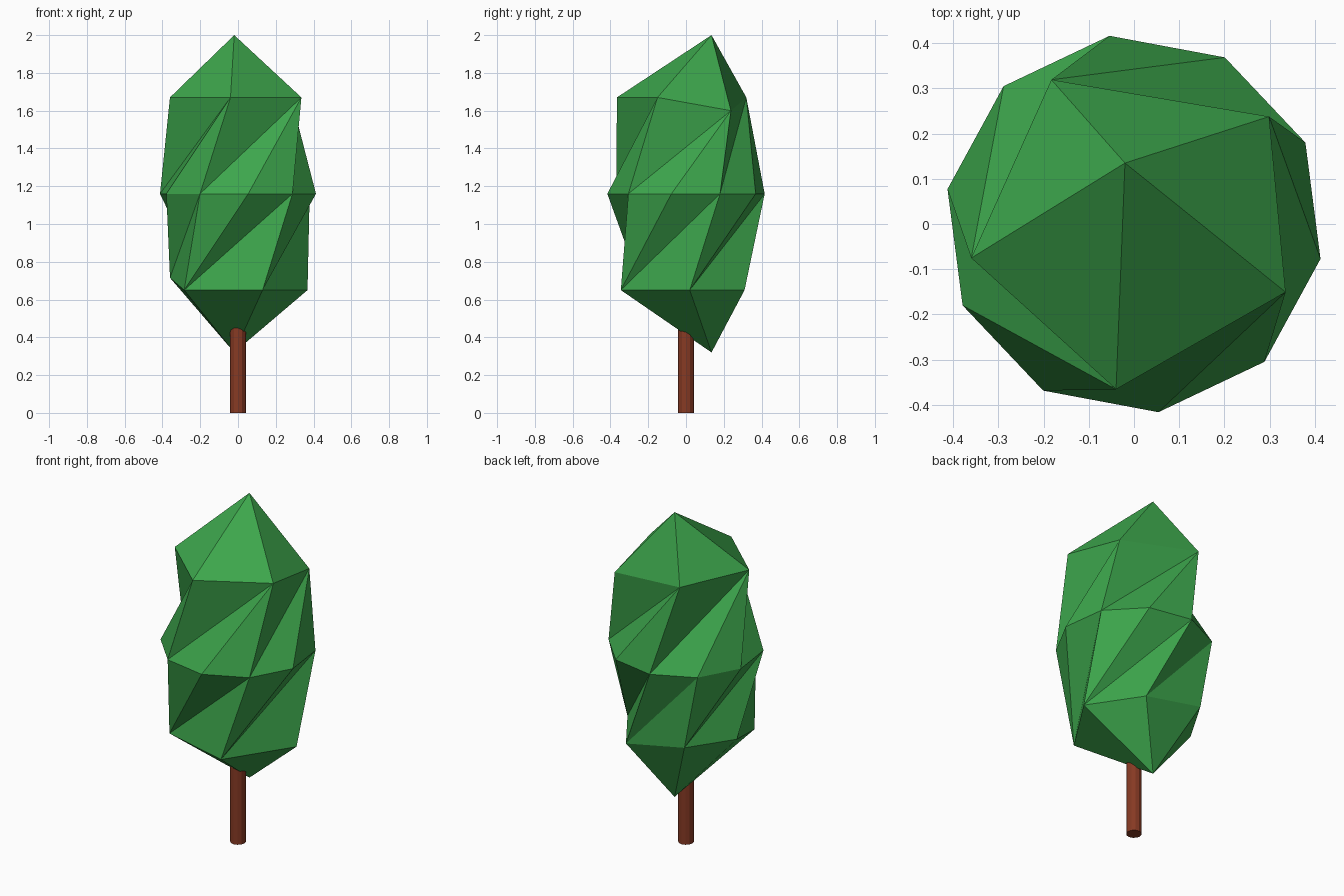
import bpy, bmesh, math

if "Cube" in bpy.data.objects:
    bpy.data.objects.remove(bpy.data.objects["Cube"])


def paint(obj, name, color):
    mat = bpy.data.materials.new(name)
    mat.diffuse_color = (*color, 1)
    mat.use_nodes = True
    mat.node_tree.nodes["Principled BSDF"].inputs["Base Color"].default_value = mat.diffuse_color
    obj.data.materials.append(mat)


def polar(radius, degrees, z):
    a = math.radians(degrees)
    return (radius * math.cos(a), radius * math.sin(a), z)


bm = bmesh.new()

# Crown: regular ten-sided waist, twisted upper and lower rings, two tips
waist = [bm.verts.new(polar(0.42, -10.6 + 36 * k, 1.16)) for k in range(10)]
upper = [bm.verts.new(polar(r, a, z)) for r, a, z in (
    (0.368, -24.2, 1.67), (0.382, 38.5, 1.60), (0.368, 119.8, 1.67),
    (0.368, 191.8, 1.67), (0.368, 263.8, 1.67))]
lower = [bm.verts.new(p) for p in (
    (0.368, 0.02, 0.65), (0.175, 0.31, 0.65), (-0.205, 0.308, 0.725),
    (-0.36, 0.04, 0.715), (-0.285, -0.232, 0.65), (0.13, -0.345, 0.65))]
top = bm.verts.new((-0.02, 0.135, 2.0))
bottom = bm.verts.new((-0.02, 0.135, 0.32))


def join_band(ring, spans, tip):
    """Fan each ring point to its span of the waist, then close to the tip."""
    for i, (start, end) in enumerate(spans):
        v, nxt = ring[i], ring[(i + 1) % len(ring)]
        for k in range(start, end):
            bm.faces.new((v, waist[k % 10], waist[(k + 1) % 10]))
        bm.faces.new((v, waist[end % 10], nxt))
        bm.faces.new((v, nxt, tip))


join_band(upper, [(7 + 2 * i, 9 + 2 * i) for i in range(5)], top)
join_band(lower, [(1, 3), (3, 4), (4, 6), (6, 7), (7, 9), (9, 11)], bottom)
bmesh.ops.recalc_face_normals(bm, faces=bm.faces[:])

mesh = bpy.data.meshes.new("crown")
bm.to_mesh(mesh)
bm.free()
crown = bpy.data.objects.new("crown", mesh)
bpy.context.collection.objects.link(crown)
paint(crown, "leaf_green", (0.046, 0.38, 0.072))

# Trunk: slim post running up into the crown
height = 0.6
bpy.ops.mesh.primitive_cylinder_add(vertices=12, radius=0.042, depth=height,
                                    location=(0, 0, height / 2))
trunk = bpy.context.object
trunk.name = "trunk"
paint(trunk, "bark_brown", (0.24, 0.042, 0.017))
